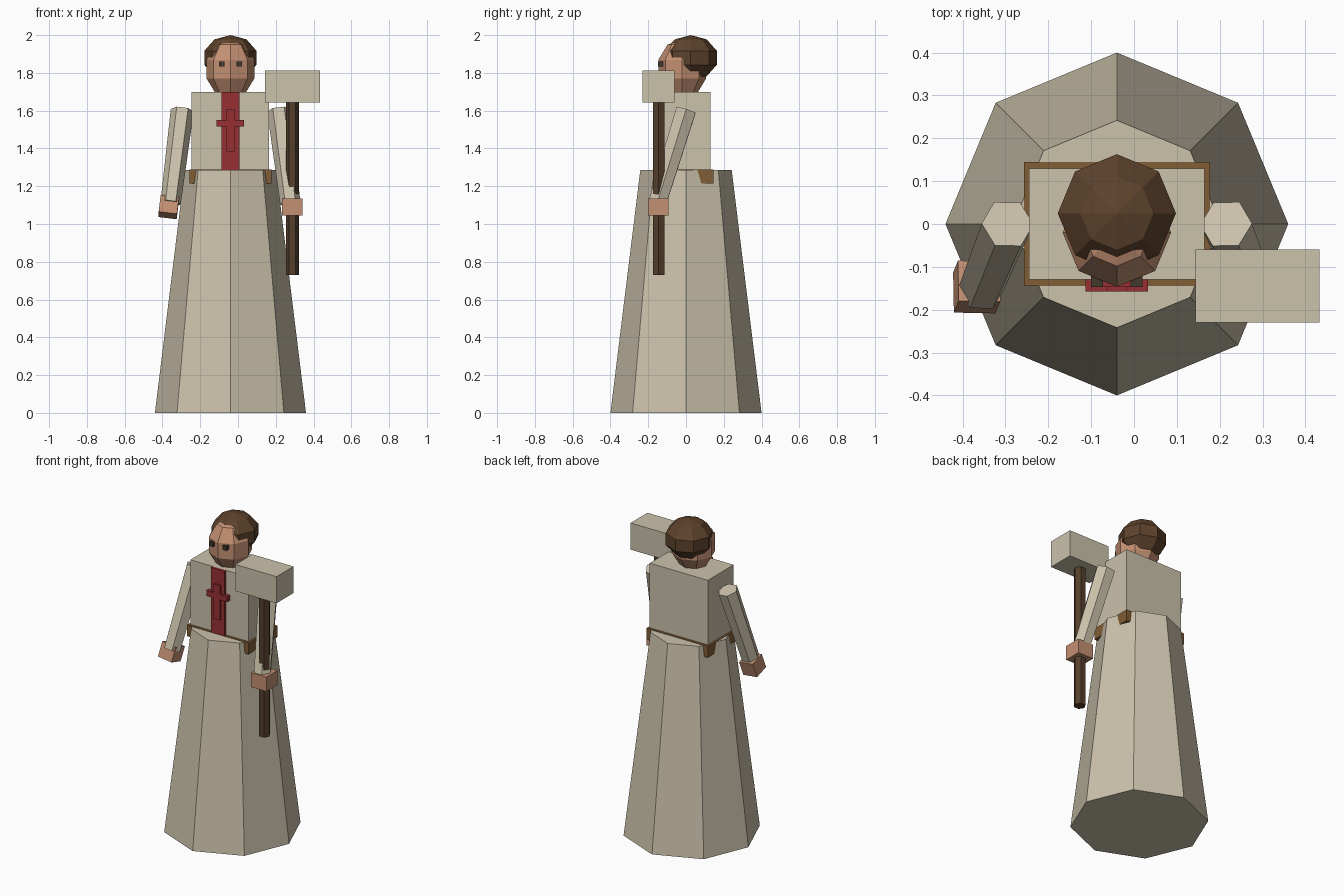
import bpy, bmesh, math
from mathutils import Vector, Matrix

if "Cube" in bpy.data.objects:
    bpy.data.objects.remove(bpy.data.objects["Cube"])

CX = -0.04  # body axis


def material(name, rgb):
    m = bpy.data.materials.new(name)
    m.diffuse_color = (*rgb, 1)
    m.use_nodes = True
    m.node_tree.nodes["Principled BSDF"].inputs["Base Color"].default_value = m.diffuse_color
    return m


CLOTH = material("cream cloth", (0.60, 0.54, 0.41))
SKIN = material("skin", (0.55, 0.28, 0.17))
HAIR = material("dark brown", (0.11, 0.055, 0.025))
WOOD = material("handle wood", (0.09, 0.05, 0.025))
RED = material("deep red", (0.31, 0.03, 0.033))
LEATHER = material("belt leather", (0.22, 0.11, 0.035))
EYE = material("eye", (0.055, 0.042, 0.025))


def finish(name, bm, mat):
    bmesh.ops.recalc_face_normals(bm, faces=bm.faces)
    me = bpy.data.meshes.new(name)
    bm.to_mesh(me)
    bm.free()
    me.materials.append(mat)
    ob = bpy.data.objects.new(name, me)
    bpy.context.collection.objects.link(ob)
    return ob


def box(name, lo, hi, mat, rot=None):
    lo, hi = Vector(lo), Vector(hi)
    bm = bmesh.new()
    m = Matrix.Translation((lo + hi) / 2)
    if rot:
        m = m @ rot.to_matrix().to_4x4()
    bmesh.ops.create_cube(bm, size=1, matrix=m @ Matrix.Diagonal((*(hi - lo), 1)))
    return finish(name, bm, mat)


def tube(name, a, b, ra, rb, sides, mat, spin=0.0):
    """Faceted cylinder or cone from a (bottom) to b (top)."""
    a, b = Vector(a), Vector(b)
    q = Vector((0, 0, 1)).rotation_difference(b - a)
    m = Matrix.Translation((a + b) / 2) @ q.to_matrix().to_4x4() @ Matrix.Rotation(spin, 4, 'Z')
    bm = bmesh.new()
    bmesh.ops.create_cone(bm, cap_ends=True, segments=sides, radius1=ra, radius2=rb,
                          depth=(b - a).length, matrix=m)
    finish(name, bm, mat)
    return q


def ball(name, centre, radius, height, mat):
    bm = bmesh.new()
    bmesh.ops.create_uvsphere(bm, u_segments=8, v_segments=5, radius=1,
                              matrix=Matrix.Translation(centre) @ Matrix.Diagonal((radius, radius, height, 1)))
    return finish(name, bm, mat)


# Robe, torso and belt
tube("robe_skirt", (CX, 0, 0), (CX, 0, 1.285), 0.40, 0.242, 8, CLOTH)
box("torso", (CX - 0.205, -0.13, 1.27), (CX + 0.205, 0.13, 1.70), CLOTH)
box("belt", (CX - 0.217, -0.145, 1.215), (CX + 0.217, 0.145, 1.288), LEATHER)

# Red front panel with a raised cross
box("front_panel", (CX - 0.048, -0.146, 1.285), (CX + 0.048, -0.128, 1.70), RED)
box("cross_upright", (CX - 0.022, -0.157, 1.385), (CX + 0.022, -0.14, 1.605), RED)
box("cross_bar", (CX - 0.073, -0.157, 1.515), (CX + 0.073, -0.13, 1.55), RED)

# Head, hair and eyes
ball("head", (CX, -0.02, 1.82), 0.133, 0.16, SKIN)
ball("hair", (CX, 0.025, 1.88), 0.145, 0.12, HAIR)
for side, label in ((-1, "right"), (1, "left")):
    ex = CX + side * 0.046
    box(label + "_eye", (ex - 0.014, -0.147, 1.834), (ex + 0.014, -0.12, 1.861), EYE)

# Arms and hands
for side, label in ((-1, "right"), (1, "left")):
    wrist = Vector((CX + side * 0.317, -0.152, 1.11))
    q = tube(label + "_arm", wrist, (CX + side * 0.255, 0, 1.602), 0.054, 0.061, 6, CLOTH, math.pi / 2)
    hand = Vector((CX + side * 0.327, -0.147, 1.09))
    half = Vector((0.055, 0.055, 0.046)) if side > 0 else Vector((0.049, 0.049, 0.047))
    box(label + "_hand", hand - half, hand + half, SKIN, q if side < 0 else None)

# War hammer
tube("hammer_handle", (0.288, -0.145, 0.73), (0.288, -0.145, 1.70), 0.035, 0.035, 6, WOOD, math.pi / 2)
box("hammer_head", (0.143, -0.23, 1.642), (0.433, -0.06, 1.812), CLOTH)
